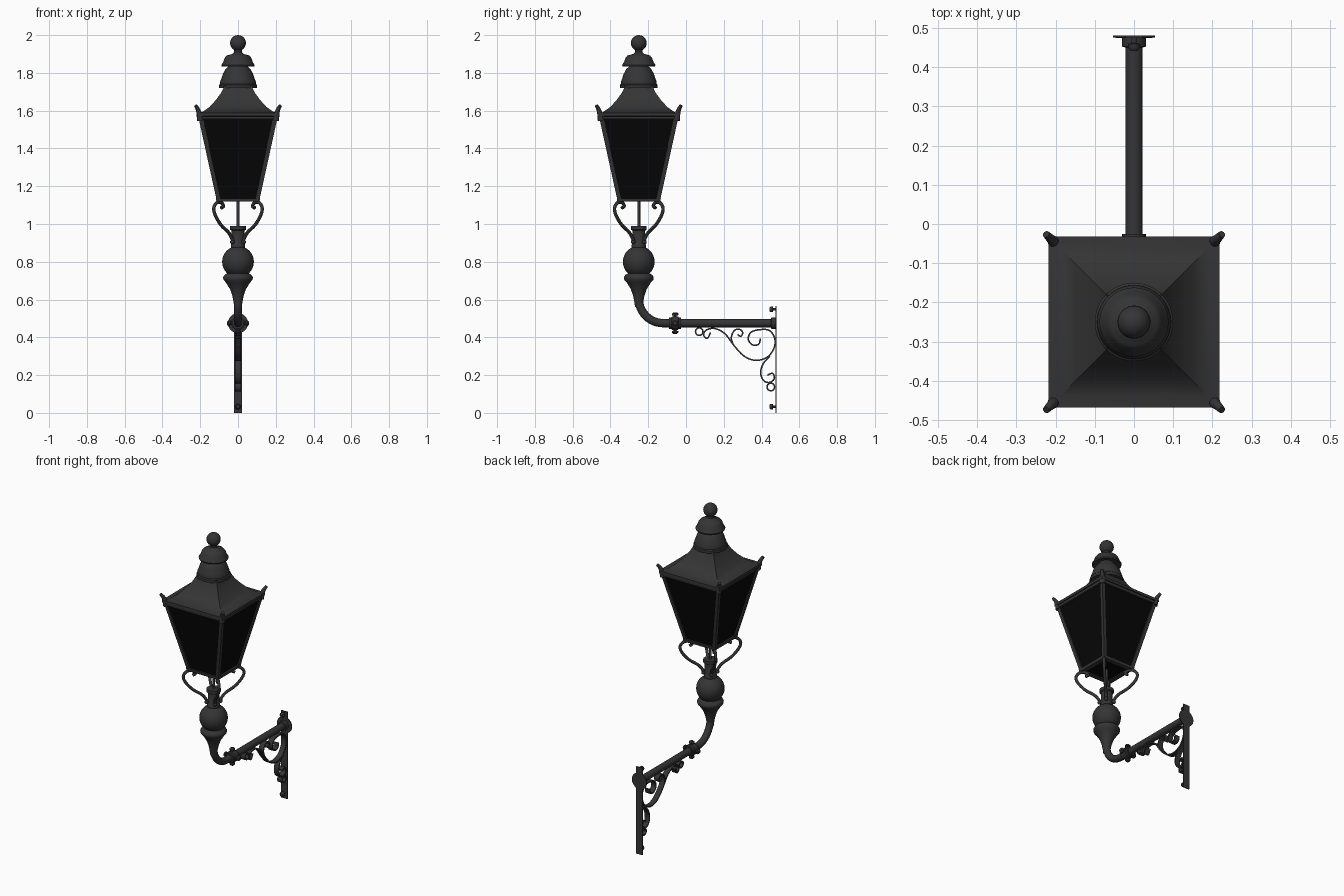
import bpy, bmesh, math
from math import sin, cos, pi, radians
from mathutils import Vector, Matrix

if "Cube" in bpy.data.objects:
    bpy.data.objects.remove(bpy.data.objects["Cube"])


def material(name, value):
    m = bpy.data.materials.new(name)
    m.use_nodes = True
    colour = (value, value, value, 1)
    m.diffuse_color = colour
    shader = m.node_tree.nodes["Principled BSDF"]
    shader.inputs["Base Color"].default_value = colour
    shader.inputs["Roughness"].default_value = 0.6
    return m


iron = material("dark iron", 0.035)
glass = material("black glass", 0.002)

AXIS = -0.25            # y of the lantern's vertical axis
PIPE_Z = 0.475          # height of the horizontal pipe
DIAGONAL = math.sqrt(2)
CORNERS = [radians(45 + 90 * i) for i in range(4)]


def finish(name, bm, mat):
    bmesh.ops.remove_doubles(bm, verts=bm.verts, dist=1e-5)
    bmesh.ops.recalc_face_normals(bm, faces=bm.faces)
    mesh = bpy.data.meshes.new(name)
    bm.to_mesh(mesh)
    bm.free()
    mesh.materials.append(mat)
    ob = bpy.data.objects.new(name, mesh)
    bpy.context.collection.objects.link(ob)
    bpy.ops.object.select_all(action="DESELECT")
    ob.select_set(True)
    bpy.context.view_layer.objects.active = ob
    bpy.ops.object.shade_smooth_by_angle(angle=radians(40))
    return ob


def skin(bm, rings, cap):
    for a, b in zip(rings, rings[1:]):
        n = len(a)
        for i in range(n):
            j = (i + 1) % n
            bm.faces.new((a[i], a[j], b[j], b[i]))
    if cap:
        bm.faces.new(rings[0])
        bm.faces.new(rings[-1])


def lathe(name, profile, segs=40, at=(0, AXIS, 0), tilt=None, mat=iron):
    """Revolve (radius, height) points; four segments give a square section."""
    square = segs == 4
    turn, grow = (pi / 4, DIAGONAL) if square else (0, 1)
    place = Matrix.Translation(at) @ (tilt or Matrix())
    bm = bmesh.new()
    rings = []
    for r, z in profile:
        angles = [turn + 2 * pi * i / segs for i in range(segs)]
        rings.append([bm.verts.new(place @ Vector((r * grow * cos(a), r * grow * sin(a), z)))
                      for a in angles])
    skin(bm, rings, profile[0] != profile[-1])
    return finish(name, bm, mat)


def smooth(pts, steps=6):
    """Catmull-Rom curve through the points."""
    p = [Vector(q) for q in pts]
    p = [2 * p[0] - p[1]] + p + [2 * p[-1] - p[-2]]
    out = []
    for a, b, c, d in zip(p, p[1:], p[2:], p[3:]):
        for k in range(steps):
            t = k / steps
            out.append((2 * b + (c - a) * t + (2 * a - 5 * b + 4 * c - d) * t * t
                        + (3 * b - a - 3 * c + d) * t ** 3) / 2)
    return out + [p[-2]]


def sweep(name, pts, section, angle, origin_y, taper=1):
    """Sweep a section along (outward, height) points in a vertical plane."""
    pts = [Vector(q) for q in pts]
    last = len(pts) - 1
    bm = bmesh.new()
    rings = []
    for i, p in enumerate(pts):
        t = (pts[min(i + 1, last)] - pts[max(i - 1, 0)]).normalized()
        s = 1 + (taper - 1) * i / last
        ring = []
        for a, b in section:
            u, z, v = p.x - t.y * a * s, p.y + t.x * a * s, b * s
            ring.append(bm.verts.new((u * cos(angle) - v * sin(angle),
                                      origin_y + u * sin(angle) + v * cos(angle), z)))
        rings.append(ring)
    skin(bm, rings, True)
    return finish(name, bm, iron)


def round_section(r, n=12):
    return [(r * cos(2 * pi * i / n), r * sin(2 * pi * i / n)) for i in range(n)]


def flat_section(a, b):
    return [(a, b), (-a, b), (-a, -b), (a, -b)]


def ball(r, z, first=-80, last=80, steps=14):
    angles = [radians(first + (last - first) * i / steps) for i in range(steps + 1)]
    return [(r * cos(a), z + r * sin(a)) for a in angles]


# Glass box, rails and roof
lathe("glass_panes", [(.103, 1.125), (.203, 1.57)], 4, mat=glass)
lathe("bottom_rail", [(.085, 1.118), (.114, 1.118), (.117, 1.136), (.085, 1.136), (.085, 1.118)], 4)
lathe("top_rail", [(.18, 1.555), (.211, 1.555), (.213, 1.57), (.18, 1.57), (.18, 1.555)], 4)
lathe("roof", [(.2, 1.57), (.218, 1.572), (.218, 1.588), (.19, 1.592), (.15, 1.62),
               (.116, 1.658), (.09, 1.694), (.075, 1.725), (.07, 1.74)], 4)

# Vented cupola and ball finial
lathe("lower_cupola", [(.06, 1.72), (.1, 1.72), (.1, 1.737), (.094, 1.742), (.094, 1.755),
                       (.088, 1.77), (.08, 1.795), (.066, 1.82), (.05, 1.835), (.045, 1.86)])
lathe("upper_cupola", [(.04, 1.845), (.086, 1.835), (.088, 1.842), (.078, 1.858), (.07, 1.88),
                       (.06, 1.892), (.03, 1.9), (.02, 1.91), (.02, 1.925)])
lathe("ball_finial", ball(.042, 1.958, -90, 90))

# Corner posts, horns and scrolled support arms
for n, a in enumerate(CORNERS, 1):
    sweep(f"corner_post_{n}", [(.1 * DIAGONAL, 1.12), (.2 * DIAGONAL, 1.575)],
          [(.016, 0), (0, .016), (-.016, 0), (0, -.016)], a, AXIS)
    horn = [(.2, 1.55), (.205, 1.58), (.212, 1.605), (.224, 1.627)]
    sweep(f"corner_horn_{n}", smooth([(u * DIAGONAL, z) for u, z in horn]),
          round_section(.018), a, AXIS, .5)
    arm = [(.025, .9), (.031, .92), (.05, .955), (.09, .995), (.12, 1.045), (.128, 1.085),
           (.112, 1.113), (.088, 1.113), (.077, 1.095), (.089, 1.085)]
    sweep(f"support_arm_{n}", smooth([(u * DIAGONAL, z) for u, z in arm]),
          round_section(.009), a, AXIS)
    spot = (.03 * DIAGONAL * cos(a), AXIS + .03 * DIAGONAL * sin(a), .905)
    lathe(f"arm_rivet_{n}", ball(.012, 0), 12, spot)

# Socket, gas rod and turned stem
lathe("gas_rod", [(.008, .97), (.008, 1.13)], 12)
lathe("socket", [(.03, .86), (.038, .875), (.038, .89), (.034, .895), (.034, .965),
                 (.042, .97), (.042, .99), (.03, .99)])
lathe("stem_ball", ball(.084, .8))
lathe("stem_cup", [(.02, .56), (.024, .59), (.03, .62), (.042, .655), (.064, .69), (.077, .705),
                   (.079, .717), (.072, .73), (.055, .74), (.05, .75)])

# Bent pipe running back to the wall
BEND = .13
elbow = [(AXIS + BEND - BEND * cos(t), PIPE_Z + BEND - BEND * sin(t))
         for t in [pi / 2 * i / 14 for i in range(15)]]
sweep("bent_pipe", [(AXIS, .66)] + elbow + [(.475, PIPE_Z)], round_section(.022, 24), pi / 2, 0)

# Pipe collar with four bolts
to_wall = Matrix.Rotation(-pi / 2, 4, "X")
lathe("pipe_collar", [(.02, -.032), (.03, -.032), (.03, -.02), (.036, -.016), (.036, .016),
                      (.03, .02), (.03, .032), (.02, .032)], 24, (0, -.058, PIPE_Z), to_wall)
for n in range(4):
    tilt = Matrix.Rotation(n * pi / 2, 4, "Y")
    lathe(f"collar_bolt_{n + 1}", [(.009, .02), (.009, .04), (.017, .042), (.017, .05), (.01, .057)],
          12, (0, -.058, PIPE_Z), tilt)

# Wall plate, flange and bolts
sweep("wall_plate", [(.477, 0), (.477, .565)], flat_section(.003, .022), pi / 2, 0)
lathe("wall_flange", [(.022, -.03), (.03, -.028), (.03, -.006), (.053, -.005), (.053, 0)],
      32, (0, .48, PIPE_Z), to_wall)
for n, z in enumerate((.033, .548), 1):
    lathe(f"wall_bolt_{n}", [(.007, 0), (.007, -.014), (.015, -.017), (.015, -.027), (.009, -.035)],
          16, (0, .476, z), to_wall)

# Scrolled strap bracket
strap = flat_section(.004, .017)
scrolls = {
    "main_scroll": [(.13, .425), (.113, .394), (.094, .41), (.105, .437), (.15, .447), (.205, .42),
                    (.257, .353), (.31, .299), (.37, .278), (.43, .295), (.465, .341), (.47, .394),
                    (.44, .437), (.385, .44), (.342, .425), (.33, .388), (.352, .36), (.385, .364),
                    (.394, .394)],
    "middle_scroll": [(.25, .36), (.24, .4), (.257, .437), (.285, .442), (.3, .425),
                      (.29, .405), (.273, .415)],
    "lower_scroll": [(.445, .3), (.41, .262), (.395, .214), (.41, .172), (.442, .161),
                     (.468, .182), (.458, .209), (.431, .2)],
}
for name, pts in scrolls.items():
    sweep(name, smooth(pts), strap, pi / 2, 0)
for name, y, z in (("front_curl", .07, .43), ("bottom_curl", .449, .137)):
    loop = [(y + .02 * cos(t), z + .02 * sin(t)) for t in [pi * i / 10 for i in range(21)]]
    sweep(name, loop, strap, pi / 2, 0)
